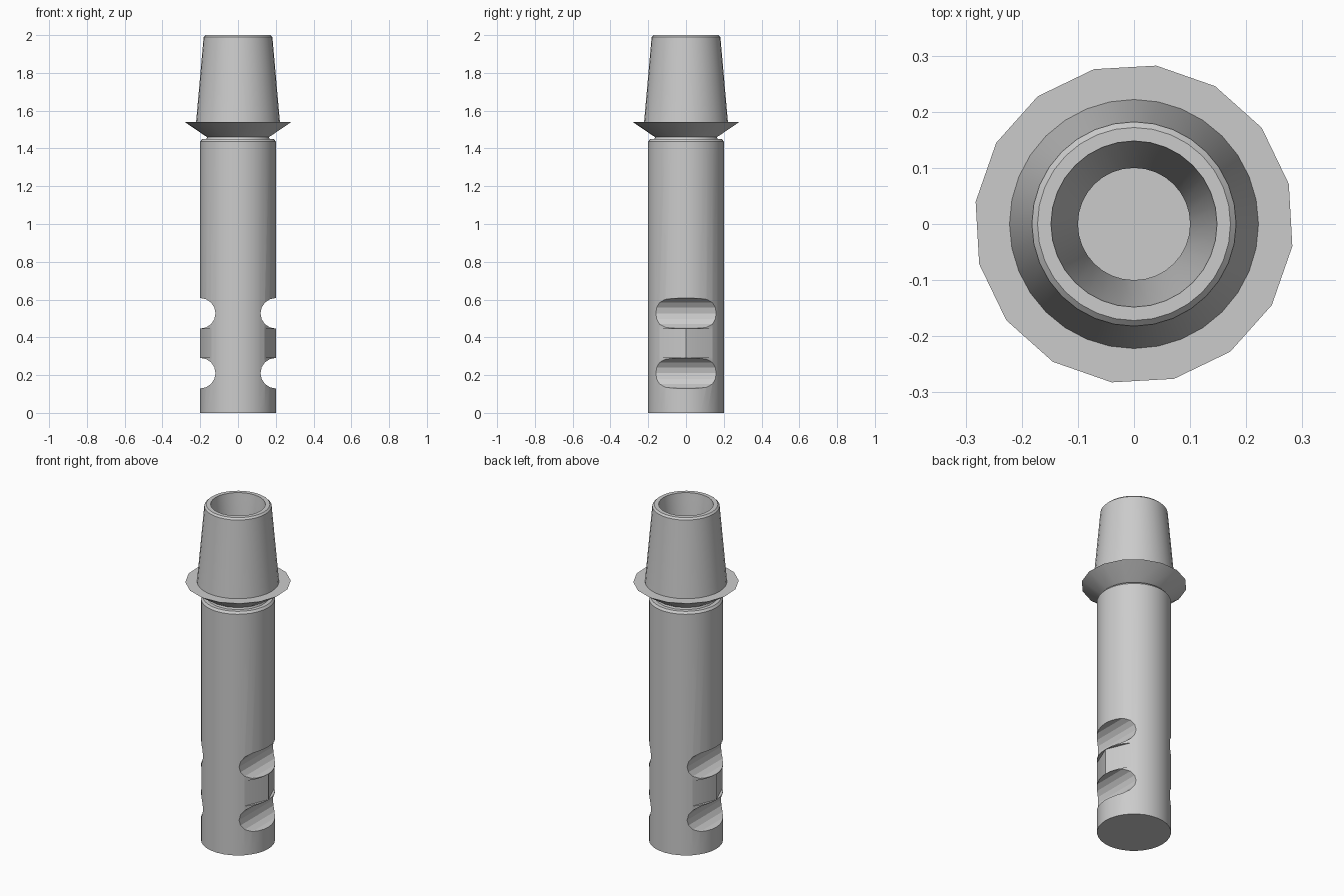
import bpy, bmesh, math
from mathutils import Matrix, Vector

default = bpy.data.objects.get("Cube")
if default:
    bpy.data.objects.remove(default, do_unlink=True)

steel = bpy.data.materials.new("plain grey metal")
steel.use_nodes = True
GREY = (0.6, 0.6, 0.6, 1)
steel.diffuse_color = GREY
steel.node_tree.nodes["Principled BSDF"].inputs["Base Color"].default_value = GREY


def add_object(name, bm):
    mesh = bpy.data.meshes.new(name)
    bm.to_mesh(mesh)
    bm.free()
    mesh.materials.append(steel)
    obj = bpy.data.objects.new(name, mesh)
    bpy.context.collection.objects.link(obj)
    return obj


def lathe(name, profile, sides, turn=0.0):
    """Spin a radius/height profile around the z axis."""
    bm = bmesh.new()
    verts = [bm.verts.new(Vector((r * math.cos(turn), r * math.sin(turn), z)))
             for r, z in profile]
    edges = [bm.edges.new(pair) for pair in zip(verts, verts[1:])]
    bmesh.ops.spin(bm, geom=verts + edges, axis=(0, 0, 1), cent=(0, 0, 0),
                   angle=math.tau, steps=sides, use_merge=False)
    bmesh.ops.remove_doubles(bm, verts=bm.verts, dist=0.0005)
    bmesh.ops.recalc_face_normals(bm, faces=bm.faces)
    return add_object(name, bm)


def select_only(obj):
    bpy.ops.object.select_all(action="DESELECT")
    obj.select_set(True)
    bpy.context.view_layer.objects.active = obj


def shade(obj, degrees):
    select_only(obj)
    bpy.ops.object.shade_smooth_by_angle(angle=math.radians(degrees))


def cut(obj, bm):
    """Subtract a temporary cutter from an object."""
    cutter = add_object("cutter", bm)
    cutter.hide_render = True
    mod = obj.modifiers.new("cut", "BOOLEAN")
    mod.operation, mod.solver, mod.object = "DIFFERENCE", "EXACT", cutter
    select_only(obj)
    bpy.ops.object.modifier_apply(modifier=mod.name)
    bpy.data.objects.remove(cutter, do_unlink=True)


# Long shank with a chamfered shoulder and the lower part of the bore
R = 0.2
body = lathe("shank", [(0, 0), (R, 0), (R, 1.437), (0.19, 1.45),
                       (0.1, 1.45), (0.1, 1.0), (0, 1.0)], 32)

# Rounded cross grooves on both sides
for side in (-1, 1):
    for z in (0.21, 0.527):
        bm = bmesh.new()
        place = Matrix.Translation((side * R, 0, z)) @ Matrix.Rotation(math.pi / 2, 4, "X")
        bmesh.ops.create_cone(bm, cap_ends=True, segments=16, radius1=0.081,
                              radius2=0.081, depth=0.6, matrix=place)
        cut(body, bm)

# Shallow paired flats between the grooves
half = math.pi / 8
for angle in (half, -half, math.pi + half, math.pi - half):
    bm = bmesh.new()
    place = (Matrix.Rotation(angle, 4, "Z")
             @ Matrix.Translation((R * math.cos(half) + 0.05, 0, 0.368))
             @ Matrix.Diagonal((0.1, 0.2, 0.15, 1)))
    bmesh.ops.create_cube(bm, size=1, matrix=place)
    cut(body, bm)
shade(body, 20)

# Flared collar with a narrow neck
collar = lathe("collar", [(0.12, 1.449), (0.17, 1.449), (0.165, 1.46), (0.178, 1.468),
                          (0.285, 1.54), (0.18, 1.54), (0.12, 1.449)],
               16, math.radians(14.5))
shade(collar, 30)

# Tapered hollow head with a bevelled rim
head = lathe("hollow_head", [(0.1, 1.449), (0.1, 1.6), (0.145, 1.97), (0.148, 2.0),
                             (0.172, 2.0), (0.182, 1.99), (0.222, 1.539),
                             (0.1, 1.449)], 32)
shade(head, 30)
